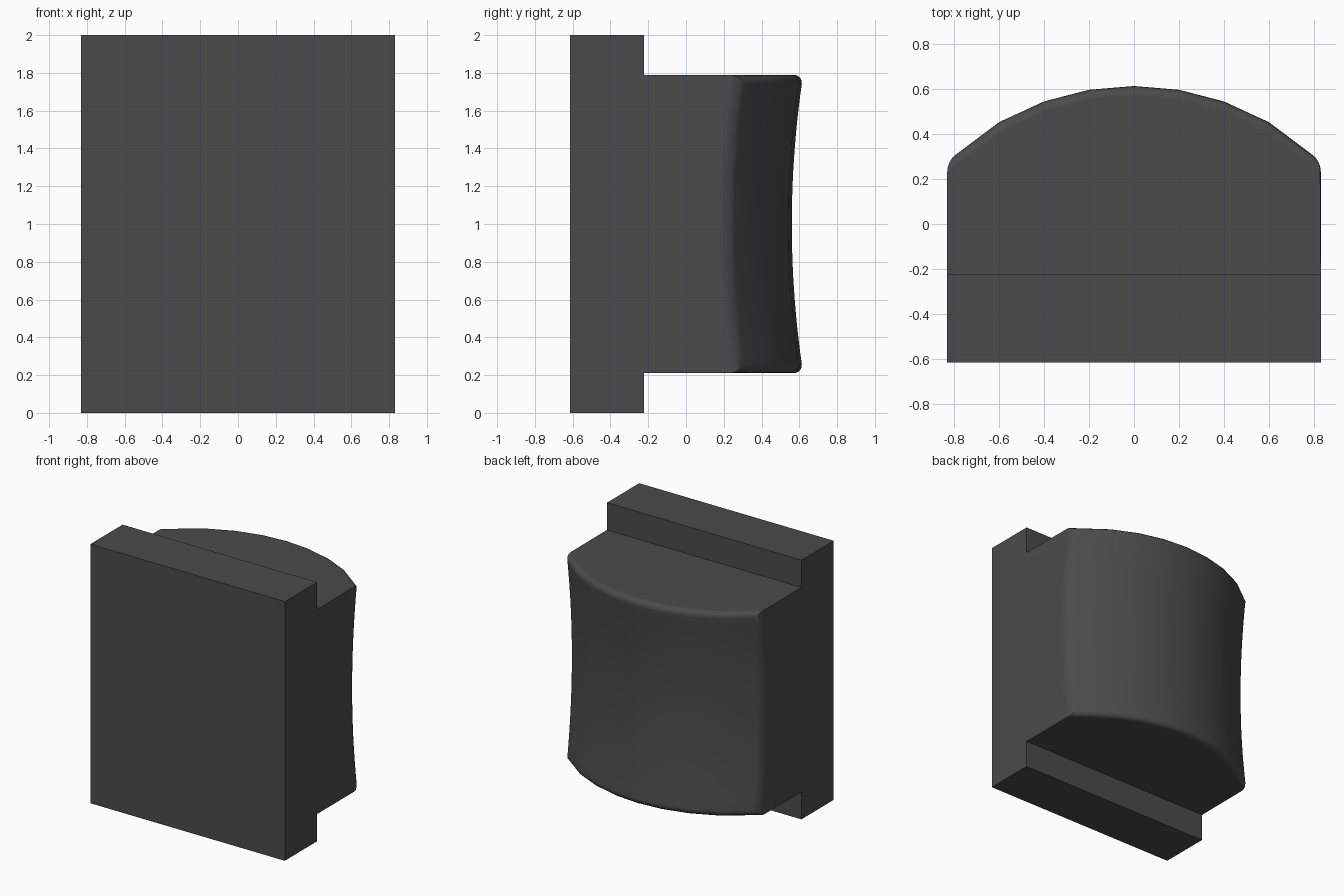
import bpy, bmesh, math

cube = bpy.data.objects.get("Cube")
if cube:
    bpy.data.objects.remove(cube, do_unlink=True)

HALF_W, FRONT, STEP, BACK = 0.83, -0.615, -0.222, 0.62
LOW, HIGH = 0.21, 1.79
CROWN_R = 1.2      # curve of the back across the width
HOLLOW = 0.06      # depth of the back's hollow over the height
LEVELS = 16

grey = bpy.data.materials.new("dark grey")
grey.use_nodes = True
colour = (0.07, 0.07, 0.07, 1)
grey.diffuse_color = colour
grey.node_tree.nodes["Principled BSDF"].inputs["Base Color"].default_value = colour


def add_object(name, bm):
    bmesh.ops.recalc_face_normals(bm, faces=bm.faces)
    mesh = bpy.data.meshes.new(name)
    bm.to_mesh(mesh)
    bm.free()
    mesh.materials.append(grey)
    obj = bpy.data.objects.new(name, mesh)
    bpy.context.collection.objects.link(obj)
    return obj


# Flat front plate
bm = bmesh.new()
bmesh.ops.create_cube(bm, size=1)
for v in bm.verts:
    v.co.x *= 2 * HALF_W
    v.co.y = FRONT if v.co.y < 0 else STEP
    v.co.z = 0 if v.co.z < 0 else 2
add_object("front_plate", bm)

# Back block: crowned across its width, hollowed over its height
xs = [-HALF_W] + [i * 0.2 for i in range(-3, 4)] + [HALF_W]
bm = bmesh.new()
rings = []
for k in range(LEVELS + 1):
    t = 2 * k / LEVELS - 1
    z = LOW + (HIGH - LOW) * k / LEVELS
    ring = [bm.verts.new((-HALF_W, STEP, z))]
    for x in xs:
        crown = CROWN_R - math.sqrt(CROWN_R ** 2 - x * x)
        ring.append(bm.verts.new((x, BACK - crown - HOLLOW * (1 - t * t), z)))
    ring.append(bm.verts.new((HALF_W, STEP, z)))
    rings.append(ring)

back_faces = set()
for a, b in zip(rings, rings[1:]):
    for i in range(len(a) - 1):
        face = bm.faces.new((a[i], a[i + 1], b[i + 1], b[i]))
        if 0 < i < len(a) - 2:
            back_faces.add(face)
bm.faces.new(rings[0])
bm.faces.new(rings[-1])
bmesh.ops.recalc_face_normals(bm, faces=bm.faces)

# Round the rim of the back surface only
rim = [e for e in bm.edges if sum(f in back_faces for f in e.link_faces) == 1]
bmesh.ops.bevel(bm, geom=rim, offset=0.05, offset_type="OFFSET", segments=4,
                profile=0.5, affect="EDGES", clamp_overlap=True)
block = add_object("back_block", bm)

bpy.ops.object.select_all(action="DESELECT")
block.select_set(True)
bpy.context.view_layer.objects.active = block
bpy.ops.object.shade_smooth_by_angle(angle=math.radians(30))
normals = block.modifiers.new("even_normals", "WEIGHTED_NORMAL")
normals.keep_sharp = True
